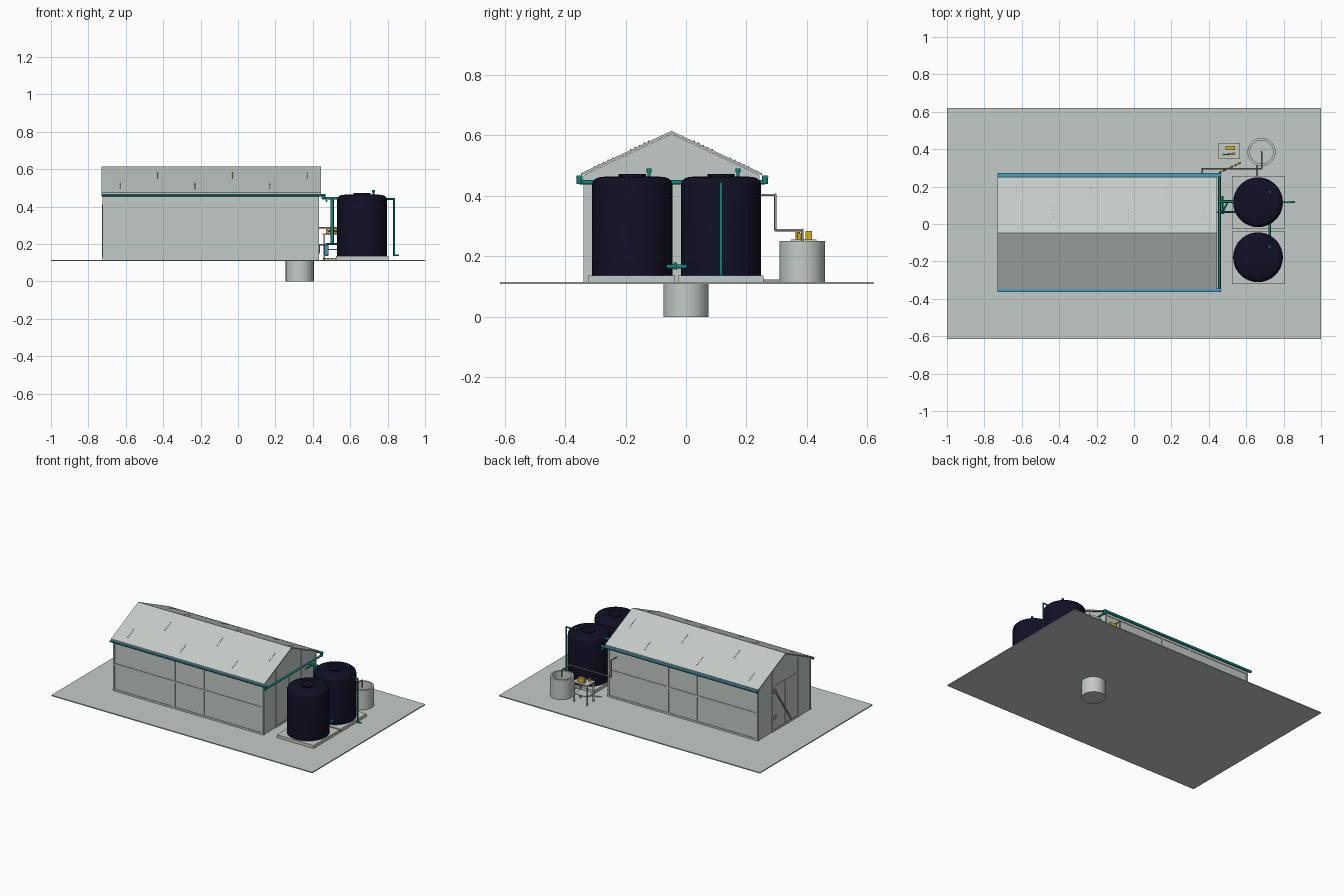
import bpy, bmesh, math
from mathutils import Vector, Matrix

old = bpy.data.objects.get("Cube")
if old:
    bpy.data.objects.remove(old, do_unlink=True)


def material(name, rgb):
    m = bpy.data.materials.new(name)
    m.use_nodes = True
    m.diffuse_color = (*rgb, 1)
    bsdf = next(n for n in m.node_tree.nodes if n.type == 'BSDF_PRINCIPLED')
    bsdf.inputs["Base Color"].default_value = (*rgb, 1)
    return m


GREY = material("pale grey", (0.55, 0.6, 0.57))
STEEL = material("steel grey", (0.33, 0.35, 0.34))
NAVY = material("navy plastic", (0.005, 0.005, 0.018))
TEAL = material("teal pipe", (0.005, 0.23, 0.19))
BLUE = material("water blue", (0.06, 0.36, 0.56))
YELLOW = material("pump yellow", (0.65, 0.42, 0.02))


def finish(name, bm, mat, smooth=False):
    bmesh.ops.recalc_face_normals(bm, faces=bm.faces)
    mesh = bpy.data.meshes.new(name)
    bm.to_mesh(mesh)
    bm.free()
    mesh.materials.append(mat)
    ob = bpy.data.objects.new(name, mesh)
    bpy.context.collection.objects.link(ob)
    if smooth:
        bpy.ops.object.select_all(action='DESELECT')
        ob.select_set(True)
        bpy.context.view_layer.objects.active = ob
        bpy.ops.object.shade_smooth_by_angle(angle=math.radians(35))
    return ob


def add_box(bm, lo, hi):
    lo, hi = Vector(lo), Vector(hi)
    bmesh.ops.create_cube(bm, size=1, matrix=Matrix.Translation((lo + hi) / 2)
                          @ Matrix.Diagonal((*(hi - lo), 1)))


def add_rod(bm, a, b, r, sides=12):
    a, b = Vector(a), Vector(b)
    d = b - a
    rot = d.to_track_quat('Z', 'Y').to_matrix().to_4x4()
    bmesh.ops.create_cone(bm, cap_ends=True, segments=sides, radius1=r, radius2=r,
                          depth=d.length, matrix=Matrix.Translation((a + b) / 2) @ rot)


def boxes(name, mat, *pairs):
    bm = bmesh.new()
    for lo, hi in pairs:
        add_box(bm, lo, hi)
    return finish(name, bm, mat)


def pipe(name, mat, r, *points):
    bm = bmesh.new()
    for a, b in zip(points, points[1:]):
        add_rod(bm, a, b, r)
    for p in points[1:-1]:
        bmesh.ops.create_icosphere(bm, subdivisions=2, radius=r * 1.15,
                                   matrix=Matrix.Translation(p))
    return finish(name, bm, mat, True)


def lathe(name, mat, profile, x, y, steps=48):
    bm = bmesh.new()
    vs = [bm.verts.new((r, 0, z)) for r, z in profile]
    es = [bm.edges.new(p) for p in zip(vs, vs[1:])]
    bmesh.ops.spin(bm, geom=vs + es, cent=(0, 0, 0), axis=(0, 0, 1),
                   angle=math.tau, steps=steps)
    bmesh.ops.remove_doubles(bm, verts=bm.verts, dist=1e-5)
    bmesh.ops.translate(bm, verts=bm.verts, vec=(x, y, 0))
    return finish(name, bm, mat, True)


def extrude_x(name, mat, outline, x0, x1):
    bm = bmesh.new()
    face = bm.faces.new([bm.verts.new((x0, y, z)) for y, z in outline])
    new = bmesh.ops.extrude_face_region(bm, geom=[face])["geom"]
    bmesh.ops.translate(bm, vec=(x1 - x0, 0, 0),
                        verts=[v for v in new if isinstance(v, bmesh.types.BMVert)])
    return finish(name, bm, mat)


G = 0.115                     # ground level
X0, X1 = -0.72, 0.43          # shed ends
Y0, Y1 = -0.335, 0.24         # shed sides
RY, RZ, EZ = -0.048, 0.615, 0.475
EY0, EY1 = -0.348, 0.252

# Ground and buried well
boxes("ground_slab", GREY, ((-1, -0.615, 0.108), (1, 0.62, G)))
lathe("buried_well", GREY, [(0, 0), (0.075, 0), (0.075, 0.11), (0, 0.11)], 0.33, 0)

# Shed body and pitched roof
extrude_x("shed_walls", GREY, [(Y0, G), (Y1, G), (Y1, EZ - 0.004),
                               (RY, RZ - 0.01), (Y0, EZ - 0.004)], X0, X1)
t = 0.008
extrude_x("roof", GREY, [(EY0, EZ), (RY, RZ), (EY1, EZ), (EY1, EZ - t),
                         (RY, RZ - t), (EY0, EZ - t)], -0.73, 0.445)

# Wall framing on the long sides
p, w = 0.004, 0.006
bm = bmesh.new()
for y in (Y0, Y1):
    for x in (X0 + w, -0.25, -0.03, X1 - w):
        add_box(bm, (x - w, y - p, G), (x + w, y + p, EZ - t))
    for z in (G + w, 0.3, 0.455):
        add_box(bm, (X0, y - p, z - w), (X1, y + p, z + w))
finish("side_wall_framing", bm, GREY)

# Gable framing and braced doors
for end, x in (("left", X1), ("right", X0)):
    bm = bmesh.new()
    for y in (Y0 + w, -0.2, 0.08, Y1 - w):
        top = RZ - 0.02 - abs(y - RY) * 0.47
        add_box(bm, (x - p, y - w, G), (x + p, y + w, top))
    for z in (G + w, 0.42):
        add_box(bm, (x - p, -0.2, z - w), (x + p, 0.08, z + w))
    add_box(bm, (x - p, RY - 0.012, G), (x + p, RY - 0.006, 0.42))
    finish(end + "_gable_framing", bm, GREY)
bm = bmesh.new()
add_rod(bm, (X0 - 0.002, 0.07, 0.41), (X0 - 0.002, -0.12, 0.13), 0.006, 4)
for z in (0.21, 0.39):
    add_box(bm, (X0 - 0.008, 0.05, z - 0.01), (X0, 0.09, z + 0.01))
finish("door_brace_and_hinges", bm, STEEL)

# Rows of roof screws
bm = bmesh.new()
for side in (EY0, EY1):
    for i in range(6):
        x = -0.63 + i * 0.2
        for k in range(5):
            f = (0.25 if i % 2 else 0.65) + k * 0.05
            y, z = RY + (side - RY) * f, RZ + (EZ - RZ) * f
            add_box(bm, (x - 0.002, y - 0.002, z - 0.003), (x + 0.002, y + 0.002, z + 0.003))
finish("roof_screws", bm, STEEL)

# Half round gutters with a blue lining
for name, y in (("front", -0.353), ("back", 0.262)):
    r = 0.011
    arc = [(y + r * math.cos(a), 0.465 + r * math.sin(a))
           for a in (math.pi + math.pi * i / 8 for i in range(9))]
    extrude_x(name + "_gutter", TEAL, arc, -0.73, 0.465)
    boxes(name + "_gutter_lining", BLUE, ((-0.73, y - 0.009, 0.464), (0.465, y + 0.009, 0.467)))
    pipe(name + "_gutter_drop", TEAL, 0.01, (0.457, y, 0.467), (0.457, y, 0.44))

# Rainwater collector, feed and first flush filter
pipe("collector_pipe", TEAL, 0.007, (0.457, -0.353, 0.445), (0.457, 0.262, 0.445))
pipe("tank_feed_pipe", TEAL, 0.007, (0.457, 0.12, 0.445), (0.55, 0.12, 0.445))
pipe("flush_downpipe", TEAL, 0.009, (0.503, 0.12, 0.445), (0.503, 0.12, 0.2))
pipe("filter_pipe", TEAL, 0.005, (0.503, 0.12, 0.2), (0.473, 0.064, 0.2), (0.54, 0.064, 0.2))
pipe("filter_bypass", TEAL, 0.005, (0.473, 0.064, 0.43), (0.473, 0.15, 0.43))
lathe("flush_filter", BLUE, [(0, 0.135), (0.012, 0.14), (0.012, 0.195), (0, 0.2)], 0.473, 0.064, 20)
pipe("drain_pipe", STEEL, 0.004, (0.435, 0.064, 0.15), (0.435, 0.064, 0.195), (0.473, 0.064, 0.195))

# Tanks on pads
TX = 0.663
for name, y, lo, hi in (("front", -0.178, -0.322, -0.037), ("back", 0.116, -0.027, 0.257)):
    boxes(name + "_tank_pad", GREY, ((0.523, lo, G), (0.805, hi, 0.136)))
    lathe(name + "_tank", NAVY, [(0, 0.136), (0.133, 0.136), (0.133, 0.435), (0.13, 0.448),
                                 (0.12, 0.458), (0.105, 0.463), (0.045, 0.465),
                                 (0.045, 0.472), (0, 0.472)], TX, y)
    pipe(name + "_tank_vent", TEAL, 0.005, (0.725, y + 0.056, 0.455), (0.725, y + 0.056, 0.488))
    pipe(name + "_vent_cap", TEAL, 0.008, (0.725, y + 0.056, 0.478), (0.725, y + 0.056, 0.49))
pipe("tank_link_pipe", TEAL, 0.007, (0.725, -0.08, 0.166), (0.725, 0.02, 0.166))
pipe("link_valve", TEAL, 0.006, (0.725, -0.035, 0.156), (0.725, -0.035, 0.18))
pipe("overflow_pipe", TEAL, 0.005, (0.78, 0.116, 0.44), (0.835, 0.116, 0.44),
     (0.835, 0.116, 0.14), (0.862, 0.116, 0.14))

# Open water barrel and supply pipes
lathe("water_barrel", GREY, [(0, G), (0.075, G), (0.075, 0.25), (0.062, 0.25),
                             (0.062, 0.125), (0, 0.125)], 0.682, 0.385)
pipe("supply_pipe", STEEL, 0.004, (0.365, 0.24, 0.403), (0.365, 0.296, 0.403),
     (0.365, 0.296, 0.287), (0.682, 0.296, 0.287), (0.682, 0.385, 0.287), (0.682, 0.385, 0.235))
pipe("ground_pipe", STEEL, 0.004, (0.66, 0.24, 0.12), (0.66, 0.32, 0.12))

# Pump table
bm = bmesh.new()
add_box(bm, (0.452, 0.347, 0.248), (0.568, 0.432, 0.256))
add_box(bm, (0.46, 0.353, 0.168), (0.56, 0.426, 0.173))
for x in (0.46, 0.56):
    for y in (0.354, 0.425):
        add_box(bm, (x - 0.004, y - 0.004, G), (x + 0.004, y + 0.004, 0.25))
finish("pump_table", bm, GREY)
boxes("pump_motor", YELLOW, ((0.49, 0.395, 0.256), (0.54, 0.417, 0.284)))
pipe("small_pump", YELLOW, 0.007, (0.478, 0.37, 0.256), (0.478, 0.37, 0.28))
pipe("pump_valve", YELLOW, 0.007, (0.535, 0.376, 0.256), (0.535, 0.376, 0.276))
pipe("pump_hose", STEEL, 0.003, (0.478, 0.37, 0.268), (0.535, 0.376, 0.268))

# Dashed yellow ground line
bm = bmesh.new()
a, b = Vector((0.455, 0.275, 0.12)), Vector((0.575, 0.33, 0.12))
for i in range(6):
    add_rod(bm, a.lerp(b, i / 6), a.lerp(b, (i + 0.75) / 6), 0.004, 8)
finish("yellow_ground_line", bm, YELLOW)
